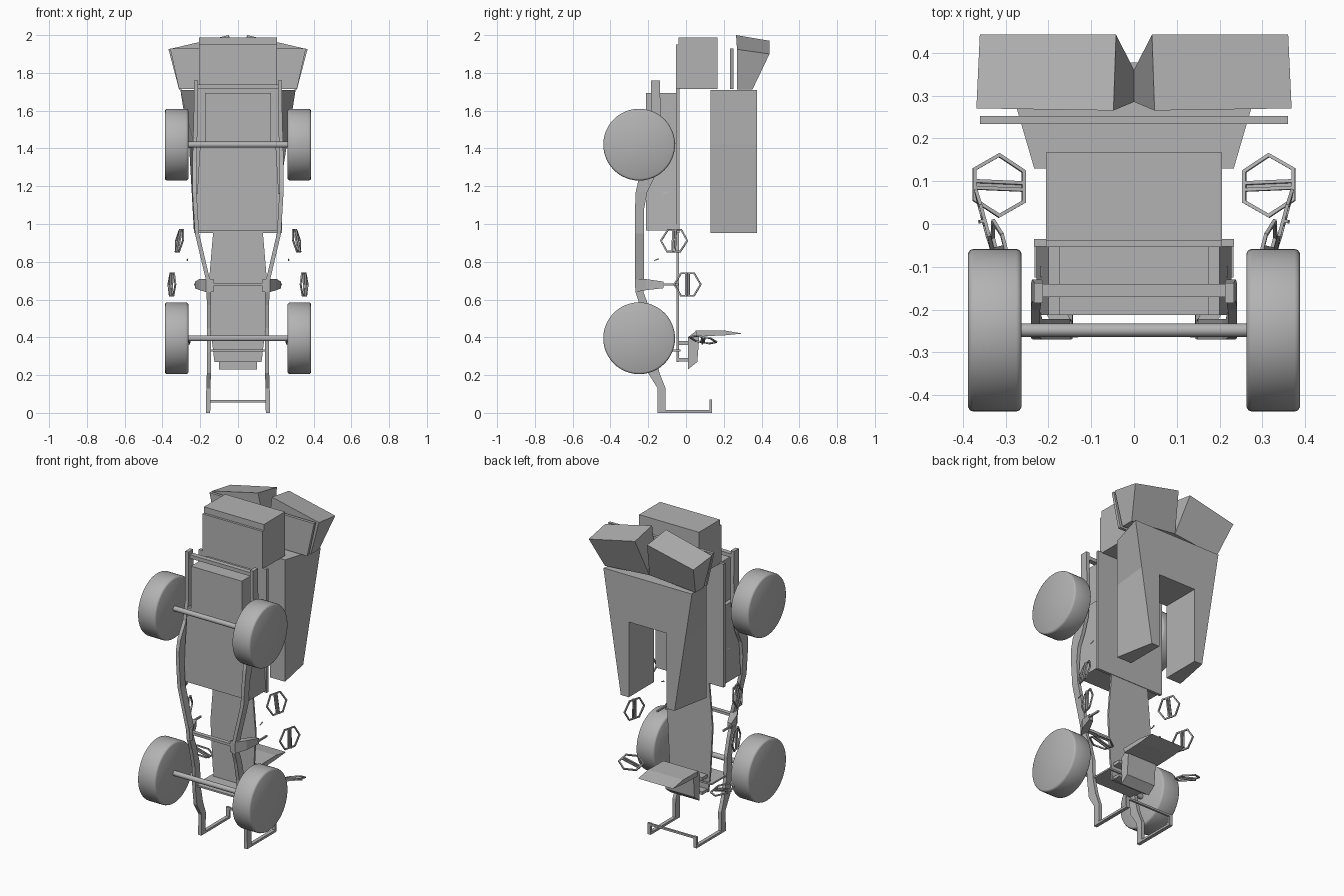
import bpy, bmesh, math
from mathutils import Vector, Matrix

if "Cube" in bpy.data.objects:
    bpy.data.objects.remove(bpy.data.objects["Cube"])

grey = bpy.data.materials.new("plain grey")
grey.diffuse_color = (0.45, 0.45, 0.45, 1)
grey.use_nodes = True
grey.node_tree.nodes["Principled BSDF"].inputs["Base Color"].default_value = grey.diffuse_color


def finish(name, bm):
    bmesh.ops.recalc_face_normals(bm, faces=bm.faces)
    me = bpy.data.meshes.new(name)
    bm.to_mesh(me)
    bm.free()
    me.materials.append(grey)
    ob = bpy.data.objects.new(name, me)
    bpy.context.collection.objects.link(ob)
    return ob


def loft(name, rings, s=1):
    """Skin a list of equal-length rings and cap both ends; s=-1 mirrors in x."""
    bm = bmesh.new()
    vs = [[bm.verts.new((s * p[0], p[1], p[2])) for p in r] for r in rings]
    n = len(vs[0])
    for a, b in zip(vs, vs[1:]):
        for i in range(n):
            j = (i + 1) % n
            bm.faces.new((a[i], a[j], b[j], b[i]))
    bm.faces.new(vs[0])
    bm.faces.new(vs[-1])
    return finish(name, bm)


def box(name, x0, x1, y0, y1, z0, z1, s=1):
    def ring(z):
        return [(x0, y0, z), (x1, y0, z), (x1, y1, z), (x0, y1, z)]
    return loft(name, [ring(z0), ring(z1)], s)


def panel(name, pts, y0, y1):
    """Symmetric plate from (half width, z) stations."""
    return loft(name, [[(-w, y0, z), (w, y0, z), (w, y1, z), (-w, y1, z)] for w, z in pts])


def side_solid(name, prof, x0, x1, s=1):
    """Extrude a (y, z) profile along x."""
    return loft(name, [[(x, y, z) for y, z in prof] for x in (x0, x1)], s)


def lathe_x(name, cx, y, z, prof, n):
    """Revolve (x offset, radius) stations about the x axis."""
    ob = loft(name, [[(cx + dx, y + r * math.cos(2 * math.pi * i / n),
                       z + r * math.sin(2 * math.pi * i / n)) for i in range(n)]
                     for dx, r in prof])
    bpy.context.view_layer.objects.active = ob
    ob.select_set(True)
    bpy.ops.object.shade_smooth_by_angle(angle=math.radians(40))
    ob.select_set(False)
    return ob


def bars(name, segs, t, M, s):
    """Square bars between local points, placed by matrix M."""
    bm = bmesh.new()
    for a, b in segs:
        a, b = Vector(a), Vector(b)
        d = b - a
        rot = d.to_track_quat('Z', 'Y').to_matrix().to_4x4()
        bmesh.ops.create_cube(bm, size=1, matrix=Matrix.Translation((a + b) / 2) @ rot
                              @ Matrix.Diagonal((t, t, d.length + t * .5, 1)))
    bmesh.ops.transform(bm, matrix=Matrix.Diagonal((s, 1, 1, 1)) @ M, verts=bm.verts)
    return finish(name, bm)


# wheels and axles
for tag, z in (("upper", 1.42), ("lower", 0.395)):
    for side, s in (("right", 1), ("left", -1)):
        lathe_x(f"{tag}_{side}_wheel", s * .325, -.248, z,
                [(-.062, .180), (-.058, .187), (-.05, .190), (.05, .190), (.058, .187), (.062, .180)], 48)
    lathe_x(f"{tag}_axle", 0, -.248, z, [(-.27, .0155), (.27, .0155)], 16)

# bent chassis rails: z, x, front y, back y
RAIL = [(1.76, .223, -.185, -.138), (1.60, .223, -.185, -.135), (1.45, .227, -.18, -.13),
        (1.33, .23, -.20, -.14), (1.24, .23, -.25, -.17), (1.17, .23, -.266, -.205),
        (1.08, .225, -.27, -.222), (.95, .217, -.27, -.222), (.70, .158, -.27, -.222),
        (.64, .155, -.268, -.225), (.57, .154, -.245, -.2), (.45, .153, -.22, -.17),
        (.32, .153, -.215, -.165), (.21, .154, -.2, -.14), (.13, .157, -.15, -.108),
        (0, .158, -.15, -.108)]
for side, s in (("right", 1), ("left", -1)):
    loft(f"{side}_rail", [[(x - .011, a, z), (x + .011, a, z), (x + .011, b, z), (x - .011, b, z)]
                          for z, x, a, b in RAIL], s)
    # foot hook
    box(f"{side}_hook_base", .147, .169, -.15, .137, 0, .014, s)
    box(f"{side}_hook_tip", .147, .169, .124, .137, 0, .07, s)
    # flared outrigger and its rod
    loft(f"{side}_outrigger", [
        [(.13, -.265, .64), (.17, -.265, .64), (.17, -.265, .71), (.13, -.265, .71)],
        [(.155, -.21, .65), (.205, -.21, .65), (.205, -.21, .708), (.155, -.21, .708)],
        [(.20, -.12, .66), (.228, -.12, .66), (.228, -.12, .695), (.20, -.12, .695)]], s)
    box(f"{side}_outrigger_rod", .222, .232, -.125, -.04, .674, .684, s)
    # small darts
    for k, (x, y, z) in enumerate(((.268, -.155, .808), (.215, -.11, 1.16))):
        loft(f"{side}_dart_{k}", [[(x - .003, y - .015, z - .004), (x + .003, y - .015, z - .004),
                                   (x, y - .01, z + .003)],
                                  [(x - .004, y + .012, z + .004), (x + .004, y + .012, z + .004),
                                   (x, y + .012, z + .011)]], s)
    # hexagonal steering frames with a cross bar
    R = .072
    H = [(R * math.cos(i * math.pi / 3), R * .95 * math.sin(i * math.pi / 3), 0) for i in range(6)]
    segs = [(H[i], H[(i + 1) % 6]) for i in range(6)]
    c = R * .82
    segs += [((-.008, -c, 0), (-.008, c, 0)), ((.008, -c, 0), (.008, c, 0))]
    segs += [((0, -c, .008), (0, c, .008))]
    for tag, pos, u, v in (("upper", (.31, -.063, .912), (.26, 1, 0), (-.2, 0, 1)),
                           ("middle", (.35, .008, .68), (.27, 1, 0), (-.03, 0, 1)),
                           ("lower", (.315, .09, .388), (0, 1, -.18), (1, 0, .25))):
        u = Vector(u).normalized()
        v = Vector(v)
        v = (v - u * v.dot(u)).normalized()
        w = u.cross(v)
        M = Matrix.Translation(pos) @ Matrix((u, v, w)).transposed().to_4x4()
        bars(f"{tag}_{side}_hex_frame", segs, .008, M, s)

# cross members
box("top_crossbar", -.225, .225, -.17, -.14, 1.715, 1.738)
box("middle_crossbar", -.16, .16, -.26, -.235, .672, .688)
box("lower_crossbar", -.155, .155, -.2, -.03, .325, .335)
box("hook_crossbar", -.158, .158, .124, .137, .056, .068)

# front body: flared lower part and narrower upper part, with back plate
panel("lower_body", [(.228, .965), (.2, 1.43)], -.213, -.05)
panel("upper_body", [(.175, 1.43), (.175, 1.693)], -.213, -.05)
panel("body_back_plate", [(.234, .952), (.234, 1.72)], -.052, -.035)

# top box and its front lip
box("top_box", -.206, .206, -.04, .167, 1.715, 1.988)
box("top_box_lip", -.206, .206, -.054, -.04, 1.715, 1.95)

# long nose panel and brackets
panel("nose_panel", [(.132, .952), (.155, .68), (.14, .4), (.125, .27)], -.05, -.038)
box("upper_bracket", -.12, .12, -.038, .012, .36, .38)
box("lower_bracket", -.12, .12, -.038, .012, .272, .29)

# scoop with tapered shelf
side_solid("scoop_wall", [(.01, .23), (.06, .27), (.07, .40), (.055, .435), (.01, .40)], -.1, .1)
side_solid("scoop_shelf", [(.05, .435), (.20, .437), (.30, .42), (.20, .41), (.06, .405)], -.12, .12)

# rear U-shaped body: straight front, tapered back, slot open at the bottom
ZT, ZS, ZB = 1.71, 1.42, .952
T = .305 + (.185 - .305) * (ZT - ZS) / (ZT - ZB)
bm = bmesh.new()
outline = [((.233, .305), ZT), ((.233, T), ZS), ((.233, .185), ZB), ((.13, .13), ZB), ((.13, .13), ZS)]
pts = [(1, p) for p in outline] + [(-1, p) for p in reversed(outline)]
front = [bm.verts.new((s * w[0], .13, z)) for s, (w, z) in pts]
back = [bm.verts.new((s * w[1], .377, z)) for s, (w, z) in pts]
for i in range(10):
    j = (i + 1) % 10
    bm.faces.new((front[i], front[j], back[j], back[i]))
for ring in (front, back):
    for q in ((0, 1, 8, 9), (1, 2, 3, 4), (5, 6, 7, 8), (1, 4, 5, 8)):
        bm.faces.new([ring[k] for k in q])
bmesh.ops.remove_doubles(bm, verts=bm.verts, dist=1e-5)
finish("rear_u_body", bm)

# screen plate and the two angled rear boxes
panel("screen_plate", [(.312, 1.715), (.36, 1.93)], .234, .252)
for side, s in (("right", 1), ("left", -1)):
    loft(f"{side}_rear_box", [
        [(0, .285, 1.74), (.312, .27, 1.712), (.312, .352, 1.712), (0, .36, 1.74)],
        [(.048, .265, 2.0), (.368, .27, 1.925), (.36, .442, 1.90), (.042, .442, 1.97)]], s)
